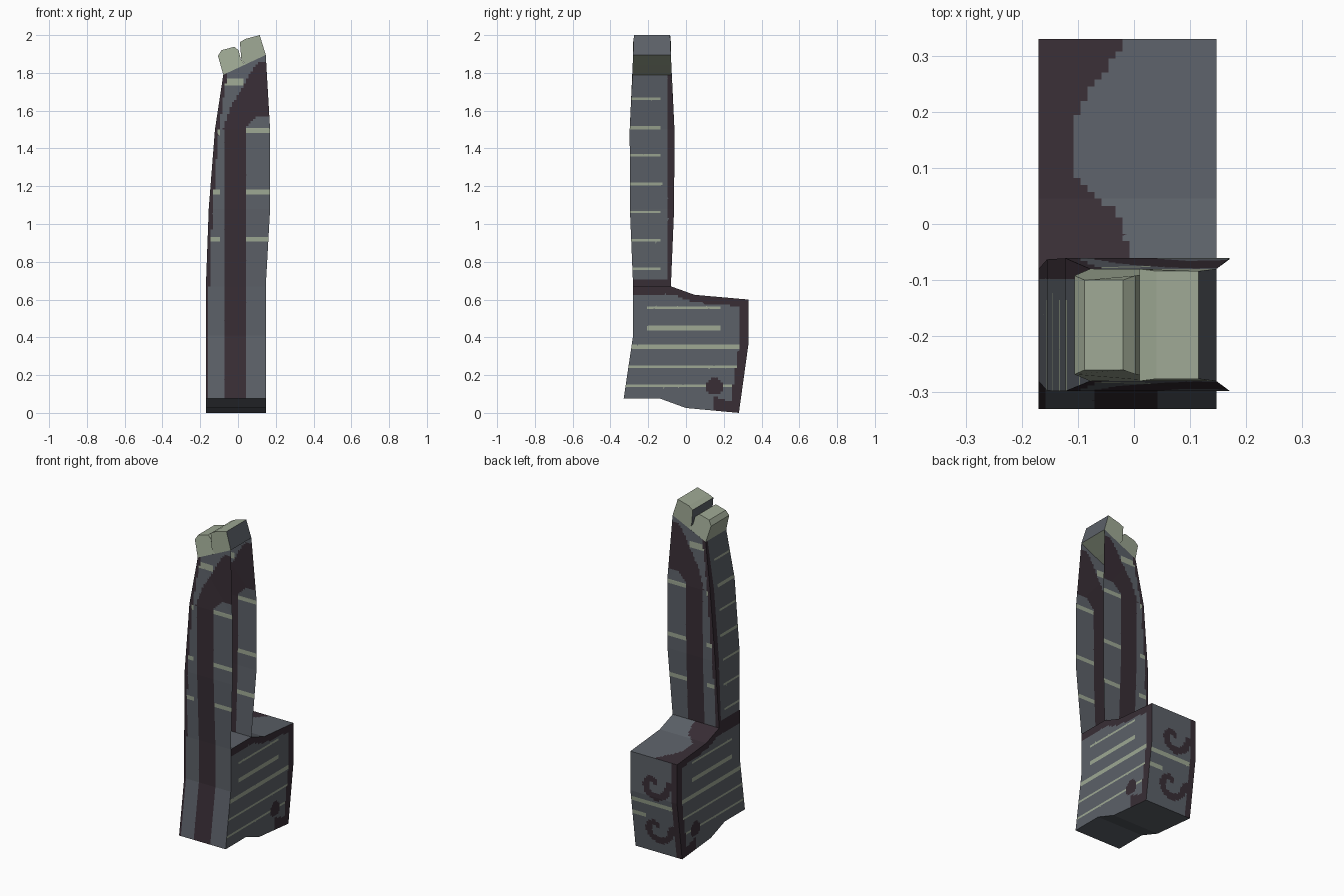
import bpy, bmesh, math
from mathutils import Vector

if "Cube" in bpy.data.objects:
    bpy.data.objects.remove(bpy.data.objects["Cube"])


def material(name, rgb):
    m = bpy.data.materials.new(name)
    m.diffuse_color = (*rgb, 1)
    m.use_nodes = True
    m.node_tree.nodes["Principled BSDF"].inputs["Base Color"].default_value = m.diffuse_color
    return m


MATS = [material("slate_stone", (0.107, 0.119, 0.139)),
        material("dark_plum_trim", (0.040, 0.027, 0.036)),
        material("pale_sage_stone", (0.342, 0.393, 0.296))]
SLATE, PLUM, SAGE = 0, 1, 2


def lerp_table(table, t):
    """Piecewise linear lookup."""
    if t <= table[0][0]:
        return table[0][1]
    for (a, va), (b, vb) in zip(table, table[1:]):
        if t <= b:
            return va + (vb - va) * (t - a) / (b - a)
    return table[-1][1]


def finish(name, bm, rule, cell=None):
    """Cut the faces on a fine grid, then paint each face by rule."""
    if cell:
        bmesh.ops.triangulate(bm, faces=bm.faces[:])
        for axis in range(3):
            vals = [v.co[axis] for v in bm.verts]
            normal = Vector([float(i == axis) for i in range(3)])
            t = min(vals) + cell * 0.97
            while t < max(vals) - 0.002:
                bmesh.ops.bisect_plane(bm, geom=bm.verts[:] + bm.edges[:] + bm.faces[:],
                                       dist=1e-5, plane_co=normal * t, plane_no=normal)
                t += cell
    bm.normal_update()
    for f in bm.faces:
        f.material_index = rule(f.calc_center_median(), f.normal)
    me = bpy.data.meshes.new(name)
    bm.to_mesh(me)
    bm.free()
    for m in MATS:
        me.materials.append(m)
    ob = bpy.data.objects.new(name, me)
    bpy.context.collection.objects.link(ob)
    return ob


def prism(ring_a, ring_b):
    """Closed solid between two matching outlines."""
    bm = bmesh.new()
    a = [bm.verts.new(p) for p in ring_a]
    b = [bm.verts.new(p) for p in ring_b]
    bm.faces.new(a)
    bm.faces.new(b[::-1])
    for i in range(len(a)):
        j = (i + 1) % len(a)
        bm.faces.new((a[i], b[i], b[j], a[j]))
    bmesh.ops.recalc_face_normals(bm, faces=bm.faces[:])
    return bm


# Painting rules
LEFT_EDGE = [(0.67, -0.17), (1.08, -0.155), (1.5, -0.122), (1.79, -0.078)]
SWEEP = [(1.5, -0.08), (1.62, -0.04), (1.7, 0.01), (1.78, 0.055), (1.85, 0.10), (1.88, 0.15)]
TOP_CURVE = [(-0.08, -0.013), (0.0, -0.015), (0.03, -0.04), (0.06, -0.085), (0.1, -0.11),
             (0.18, -0.11), (0.25, -0.07), (0.3, -0.03), (0.33, -0.013)]
BASE_TOP = [(-0.08, 0.67), (0.045, 0.625), (0.33, 0.60)]


def wall_paint(x, z):
    """Front and back walls: dark column sweeping right, pale courses."""
    left = lerp_table(LEFT_EDGE, z)
    if x < left + (0.02 if z > 0.67 else 0.012):
        return PLUM
    corner = 1.5 + 0.07 * min(1, max(0, (x - 0.04) / 0.07)) ** 0.5
    if z > 1.5:
        if x > lerp_table(SWEEP, z) and z < 1.86 and (x < 0.045 or z > corner):
            return PLUM
    elif -0.075 < x < 0.045:
        return PLUM
    if any(abs(z - c) < 0.014 for c in (0.92, 1.17, 1.49)) and (x > 0 or x < -0.09):
        return SAGE
    if abs(z - 1.75) < 0.014 and x < 0.035:
        return SAGE
    return SLATE


def spiral(x, z, cx, cz):
    """True on a curled band."""
    dx, dz = x - cx, z - cz
    r, a = math.hypot(dx, dz), math.atan2(dz, -dx) % math.tau
    return any(abs(r - 0.016 * (a + math.tau * k)) < 0.021
               for k in (0, 1) if a + math.tau * k < 6.6)


def base_paint(p, n):
    x, y, z = p
    if n.z > 0.7:
        return PLUM if x < lerp_table(TOP_CURVE, y) else SLATE
    if n.z < -0.7:
        return SLATE
    if n.y < -0.5:
        return wall_paint(x, z)
    if n.y > 0.5:                       # curled ornament on the back
        if x < -0.13 or spiral(x, z, -0.01, 0.44) or spiral(x, z, -0.01, 0.16):
            return PLUM
        if abs(z - 0.31) < 0.014 or (x > 0.06 and abs(z - 0.23) < 0.012):
            return SAGE
        return SLATE
    back = 0.28 + 0.05 * min(1, z / 0.36)
    if z > lerp_table(BASE_TOP, y) - 0.04 or y > back - 0.05:
        return PLUM
    if math.hypot(y - 0.15, z - 0.14) < 0.046 or (y > 0.14 and z < 0.07 + (0.2 - y) * 0.4):
        return PLUM
    if any(abs(z - c) < 0.008 for c in (0.14, 0.24, 0.35, 0.45, 0.56)) \
            and (z < 0.4 or -0.2 < y < 0.18):
        return SAGE
    return SLATE


def tower_paint(p, n):
    if abs(n.z) > 0.7:
        return SLATE
    if abs(n.x) > 0.7:                  # side wall with short brick courses
        if p.y > -0.095 or p.z < 0.71:
            return PLUM
        k = (p.z - 0.76) / 0.15
        return SAGE if abs(k - round(k)) < 0.055 and p.y < -0.13 and p.z < 1.75 else SLATE
    return wall_paint(p.x, p.z)


# Base block: side profile (y, z)
profile = [(-0.33, 0.075), (-0.135, 0.075), (0, 0.026), (0.28, 0), (0.33, 0.36), (0.33, 0.60),
           (0.045, 0.625), (-0.08, 0.67), (-0.28, 0.67), (-0.28, 0.41)]
finish("base_block", prism([(-0.17, y, z) for y, z in profile],
                           [(0.147, y, z) for y, z in profile]), base_paint, 0.0125)

# Bowed tower, open on its right side: z left, z right, x left, x right, y front, y back
levels = [(0.67, 0.67, -0.17, 0.147, -0.28, -0.08), (1.08, 1.08, -0.155, 0.17, -0.297, -0.063),
          (1.5, 1.5, -0.122, 0.17, -0.298, -0.061), (1.79, 1.895, -0.078, 0.147, -0.28, -0.08)]
bm = bmesh.new()
rings = [[bm.verts.new(c) for c in ((xl, yf, zl), (xr, yf, zr), (xr, yb, zr), (xl, yb, zl))]
         for zl, zr, xl, xr, yf, yb in levels]
for lo, hi in zip(rings, rings[1:]):
    for i, j in ((0, 1), (2, 3), (3, 0)):
        bm.faces.new((lo[i], lo[j], hi[j], hi[i]))
bm.faces.new(rings[-1])
finish("tower_walls", bm, tower_paint, 0.0125)


# Battlements: outline (x, z, inset in y)
def battlement(name, pts, rule):
    finish(name, prism([(x, -0.28 + d, z) for x, z, d in pts],
                       [(x, -0.08 - d, z) for x, z, d in pts]), rule)


battlement("left_battlement",
           [(-0.078, 1.79, 0), (0.04, 1.843, 0), (0.015, 1.87, 0.01), (0.003, 1.92, 0.012),
            (-0.02, 1.938, 0.02), (-0.088, 1.92, 0.02), (-0.106, 1.89, 0.012)],
           lambda p, n: SAGE)
battlement("right_battlement",
           [(0.04, 1.843, 0), (0.147, 1.895, 0), (0.115, 2.0, 0.004), (0.04, 1.98, 0.004),
            (0.01, 1.963, 0), (0.018, 1.868, 0)],
           lambda p, n: SLATE if abs(n.x) > 0.85 else SAGE)
